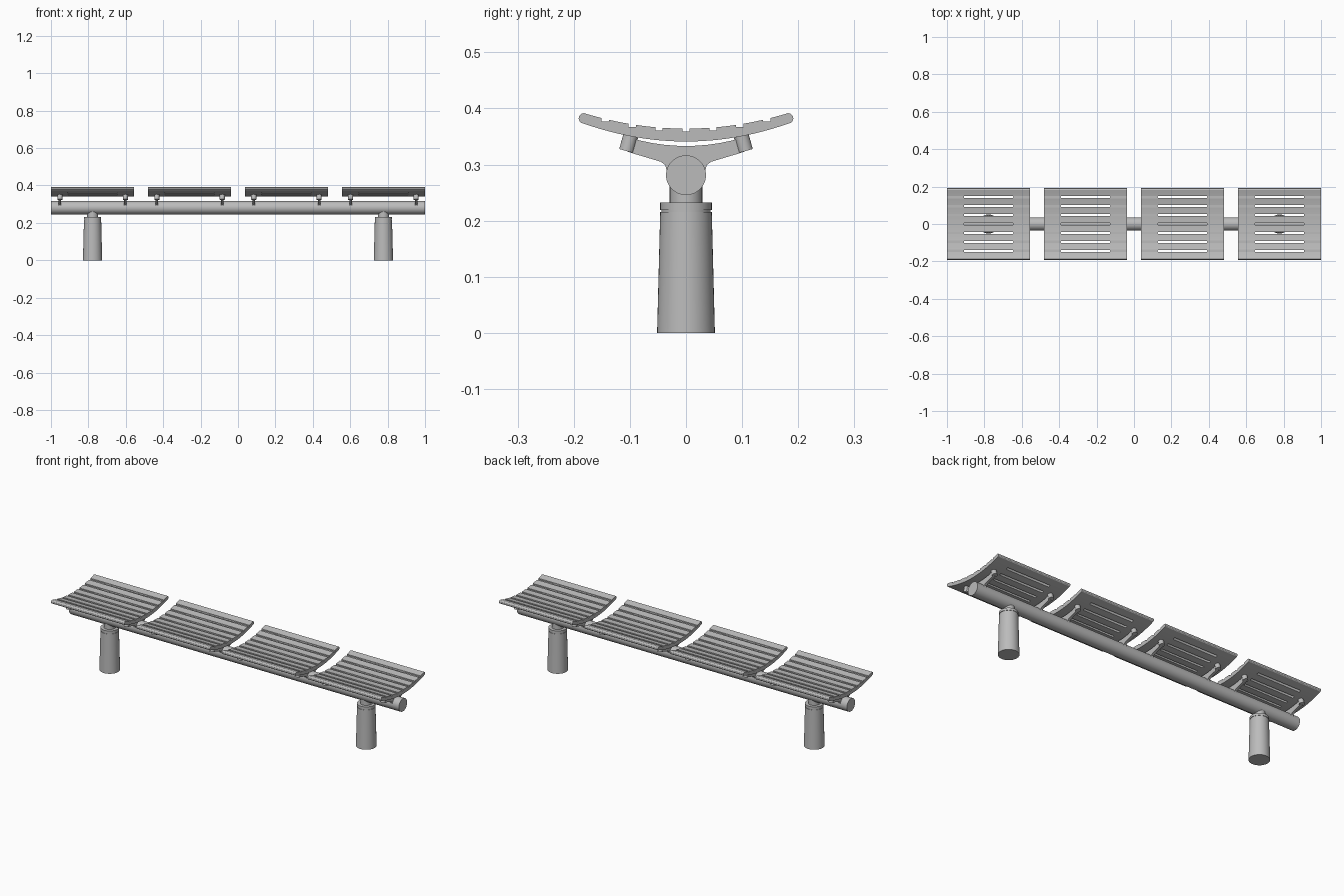
import bpy, bmesh, math
from mathutils import Matrix, Vector

cube = bpy.data.objects.get("Cube")
if cube:
    bpy.data.objects.remove(cube)

steel = bpy.data.materials.new("grey_steel")
steel.use_nodes = True
GREY = (0.5, 0.5, 0.5, 1)
steel.diffuse_color = GREY
steel.node_tree.nodes["Principled BSDF"].inputs["Base Color"].default_value = GREY

SEAT_X = [-0.7775, -0.2592, 0.2592, 0.7775]
SLOT_Y = [i * 0.048 for i in range(-3, 4)]


def make(name, bm, smooth=True):
    bmesh.ops.recalc_face_normals(bm, faces=bm.faces)
    mesh = bpy.data.meshes.new(name)
    bm.to_mesh(mesh)
    bm.free()
    mesh.materials.append(steel)
    ob = bpy.data.objects.new(name, mesh)
    bpy.context.collection.objects.link(ob)
    if smooth:
        shade(ob)
    return ob


def shade(ob):
    bpy.ops.object.select_all(action='DESELECT')
    ob.select_set(True)
    bpy.context.view_layer.objects.active = ob
    bpy.ops.object.shade_smooth_by_angle(angle=math.radians(30))


def prism(bm, points, direction):
    """Extrude a closed outline along a vector."""
    face = bm.faces.new([bm.verts.new(p) for p in points])
    new = bmesh.ops.extrude_face_region(bm, geom=[face])["geom"]
    bmesh.ops.translate(bm, vec=direction,
                        verts=[v for v in new if isinstance(v, bmesh.types.BMVert)])


def cylinder(bm, r1, r2, start, end, segments=32):
    """Cone frustum between two points."""
    a, b = Vector(start), Vector(end)
    turn = (b - a).to_track_quat('Z', 'Y').to_matrix().to_4x4()
    bmesh.ops.create_cone(bm, cap_ends=True, segments=segments, radius1=r1, radius2=r2,
                          depth=(b - a).length, matrix=Matrix.Translation((a + b) / 2) @ turn)


def top_z(y):
    return 0.364 + y * y / 1.2


def bottom_z(y):
    return 0.341 + y * y / 1.04


# Seat outline: curved top with grooves, rounded tips, curved underside
def seat_outline():
    pts = []
    half = 0.0065
    edge = 0.182
    bounds = [-edge] + SLOT_Y + [edge]
    for i in range(len(bounds) - 1):
        a = bounds[i] + (half if i else 0)
        b = bounds[i + 1] - (half if i < len(SLOT_Y) else 0)
        for k in range(5):
            y = a + (b - a) * k / 4
            pts.append((y, top_z(y)))
        if i < len(SLOT_Y):
            for y in (b, b + 2 * half):
                pts.append((y, top_z(bounds[i + 1]) - 0.005))
    mid = (top_z(edge) + bottom_z(edge)) / 2
    rad = (top_z(edge) - bottom_z(edge)) / 2
    tip = [(edge + rad * math.cos(t), mid + rad * math.sin(t))
           for t in [math.radians(d) for d in (60, 30, 0, -30, -60)]]
    pts += tip
    for k in range(25):
        y = edge - 2 * edge * k / 24
        pts.append((y, bottom_z(y)))
    pts += [(-y, z) for y, z in reversed(tip)]
    return pts


# Cutter for the see-through slots
bm = bmesh.new()
for y in SLOT_Y:
    r, reach = 0.006, 0.127
    ring = []
    for side, begin in ((1, -90), (-1, 90)):
        for k in range(7):
            t = math.radians(begin + 30 * k)
            ring.append((side * reach + r * math.cos(t), y + r * math.sin(t), 0.3))
    prism(bm, ring, (0, 0, 0.15))
cutter = make("slot_cutter", bm, False)
cutter.hide_render = True

# Seat panel, cut once and reused
bm = bmesh.new()
prism(bm, [(-0.2225, y, z) for y, z in seat_outline()], (0.445, 0, 0))
seat = make("seat_1", bm, False)
cut = seat.modifiers.new("slots", 'BOOLEAN')
cut.operation = 'DIFFERENCE'
cut.solver = 'EXACT'
cut.object = cutter
bpy.context.view_layer.update()
seat_mesh = bpy.data.meshes.new_from_object(
    seat.evaluated_get(bpy.context.evaluated_depsgraph_get()))
seat.modifiers.clear()
seat.data = seat_mesh
bpy.data.objects.remove(cutter)
shade(seat)
seat.location.x = SEAT_X[0]
for i, x in enumerate(SEAT_X[1:], 2):
    copy = bpy.data.objects.new(f"seat_{i}", seat.data)
    copy.location.x = x
    bpy.context.collection.objects.link(copy)

# Support arms with round mounting bosses
right_side = [(0.097, 0.347), (0.104, 0.323), (0.092, 0.319), (0.065, 0.311),
              (0.045, 0.305), (0.037, 0.299), (0.034, 0.288)]
arm_top = [(y / 100, 0.333 + (y / 100) ** 2 * 1.45) for y in (-8, -6, -4, -2, 0, 2, 4, 6, 8)]
outline = arm_top + right_side + [(-y, z) for y, z in reversed(right_side)]
for i, x in enumerate(SEAT_X, 1):
    for label, dx in (("right", -0.175), ("left", 0.175)):
        bm = bmesh.new()
        prism(bm, [(x + dx - 0.007, y, z) for y, z in outline], (0.014, 0, 0))
        for s in (-1, 1):
            cylinder(bm, 0.0135, 0.0135, (x + dx, s * 0.106, 0.324),
                     (x + dx, s * 0.0985, 0.351), 20)
        make(f"arm_{i}_{label}", bm)

# Long round beam
bm = bmesh.new()
cylinder(bm, 0.0355, 0.0355, (-1, 0, 0.281), (1, 0, 0.281), 48)
make("beam", bm)

# Tapered legs with a collar and a neck under the beam
for label, x in (("right", -0.7775), ("left", 0.7775)):
    for part, r1, r2, z1, z2 in (("leg", 0.0515, 0.046, 0, 0.215),
                                 ("leg_joint", 0.044, 0.044, 0.215, 0.219),
                                 ("collar", 0.046, 0.046, 0.219, 0.232),
                                 ("neck", 0.029, 0.029, 0.232, 0.27)):
        bm = bmesh.new()
        cylinder(bm, r1, r2, (x, 0, z1), (x, 0, z2), 40)
        make(f"{label}_{part}", bm)
